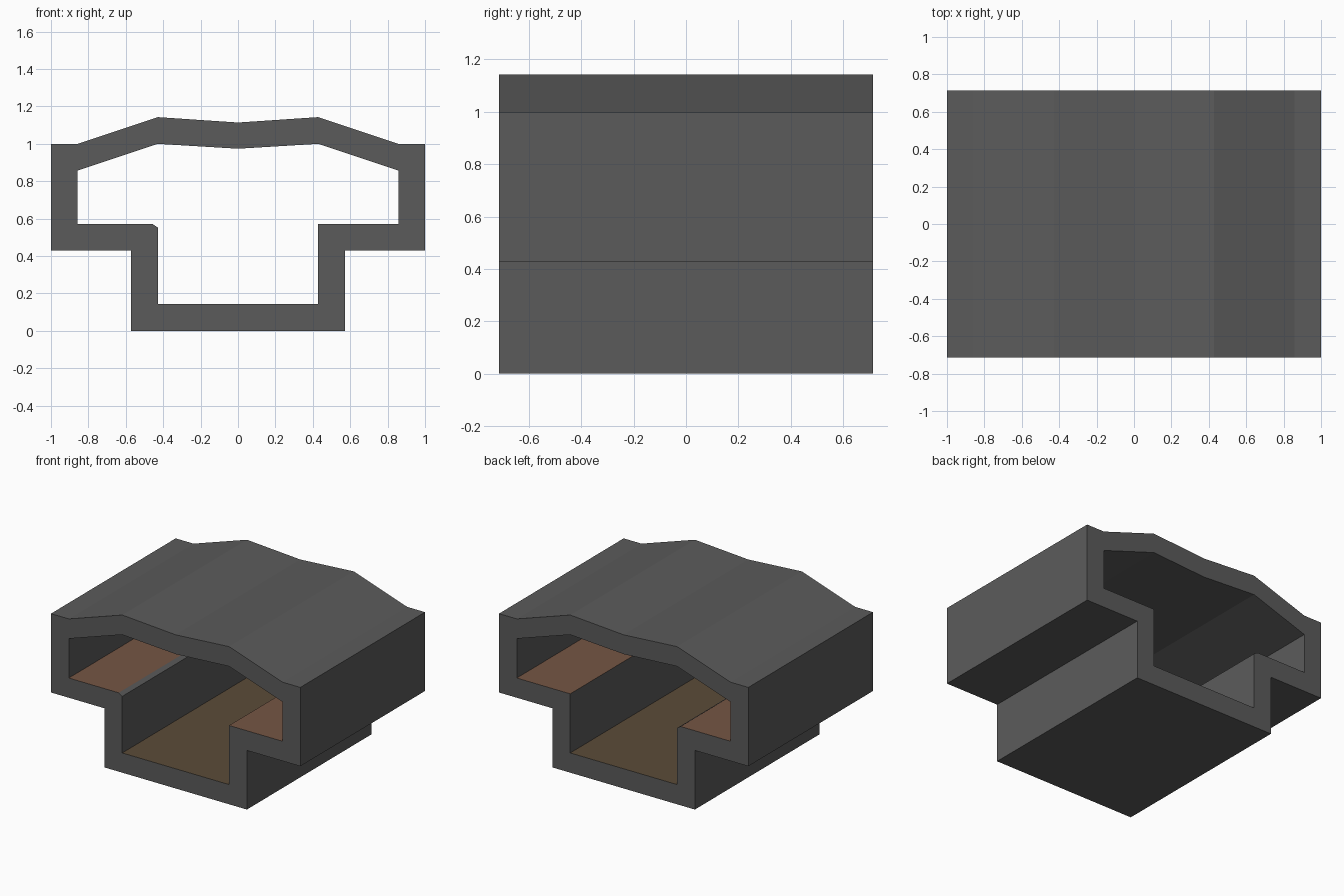
import bpy, bmesh

if "Cube" in bpy.data.objects:
    bpy.data.objects.remove(bpy.data.objects["Cube"])

U = 1 / 7          # wall thickness, the grid the model is built on
HALF_DEPTH = 5 * U


def material(name, rgb):
    m = bpy.data.materials.new(name)
    m.diffuse_color = (*rgb, 1)
    m.use_nodes = True
    m.node_tree.nodes["Principled BSDF"].inputs["Base Color"].default_value = m.diffuse_color
    return m


concrete = material("dark_grey_concrete", (0.105, 0.105, 0.105))
platform = material("red_brown_platform", (0.178, 0.092, 0.058))
trackbed = material("olive_brown_trackbed", (0.105, 0.071, 0.040))


def mirrored(half):
    """Close a right-hand half profile (bottom to top) by mirroring in x."""
    return half + [(-x, z) for x, z in reversed(half) if x > 0]


# Cross-section of the station tunnel: outer shell and inner opening
outer = mirrored([(4*U, 0), (4*U, 3*U), (1, 3*U), (1, 1), (6*U, 1),
                  (3*U, 8*U), (0, 1.114)])
inner = mirrored([(3*U, U), (3*U, 4*U), (6*U, 4*U), (6*U, 6*U),
                  (3*U, 7*U), (0, 0.974)])

# The left platform edge is chamfered
i = next(k for k, (x, z) in enumerate(inner)
         if x < 0 and abs(x + 3*U) < 1e-6 and abs(z - 4*U) < 1e-6)
inner[i:i + 1] = [(-0.457, 4*U), (-3*U, 0.553)]

# Fill the ring and extrude it along y
bm = bmesh.new()
edges = []
for loop in (outer, inner):
    vs = [bm.verts.new((x, -HALF_DEPTH, z)) for x, z in loop]
    edges += [bm.edges.new((vs[k], vs[(k + 1) % len(vs)])) for k in range(len(vs))]
bmesh.ops.triangle_fill(bm, edges=edges, use_beauty=True, normal=(0, -1, 0))
ext = bmesh.ops.extrude_face_region(bm, geom=bm.faces[:], use_keep_orig=True)
moved = [g for g in ext["geom"] if isinstance(g, bmesh.types.BMVert)]
bmesh.ops.translate(bm, verts=moved, vec=(0, 2 * HALF_DEPTH, 0))
bmesh.ops.recalc_face_normals(bm, faces=bm.faces[:])

# Colour the upward floors inside: low one is trackbed, raised ones platforms
for f in bm.faces:
    z = f.calc_center_median().z
    if f.normal.z > 0.95 and z < 0.7:
        f.material_index = 2 if z < 0.3 else 1

mesh = bpy.data.meshes.new("tunnel_section")
bm.to_mesh(mesh)
bm.free()
for m in (concrete, platform, trackbed):
    mesh.materials.append(m)
bpy.context.collection.objects.link(bpy.data.objects.new("tunnel_section", mesh))
